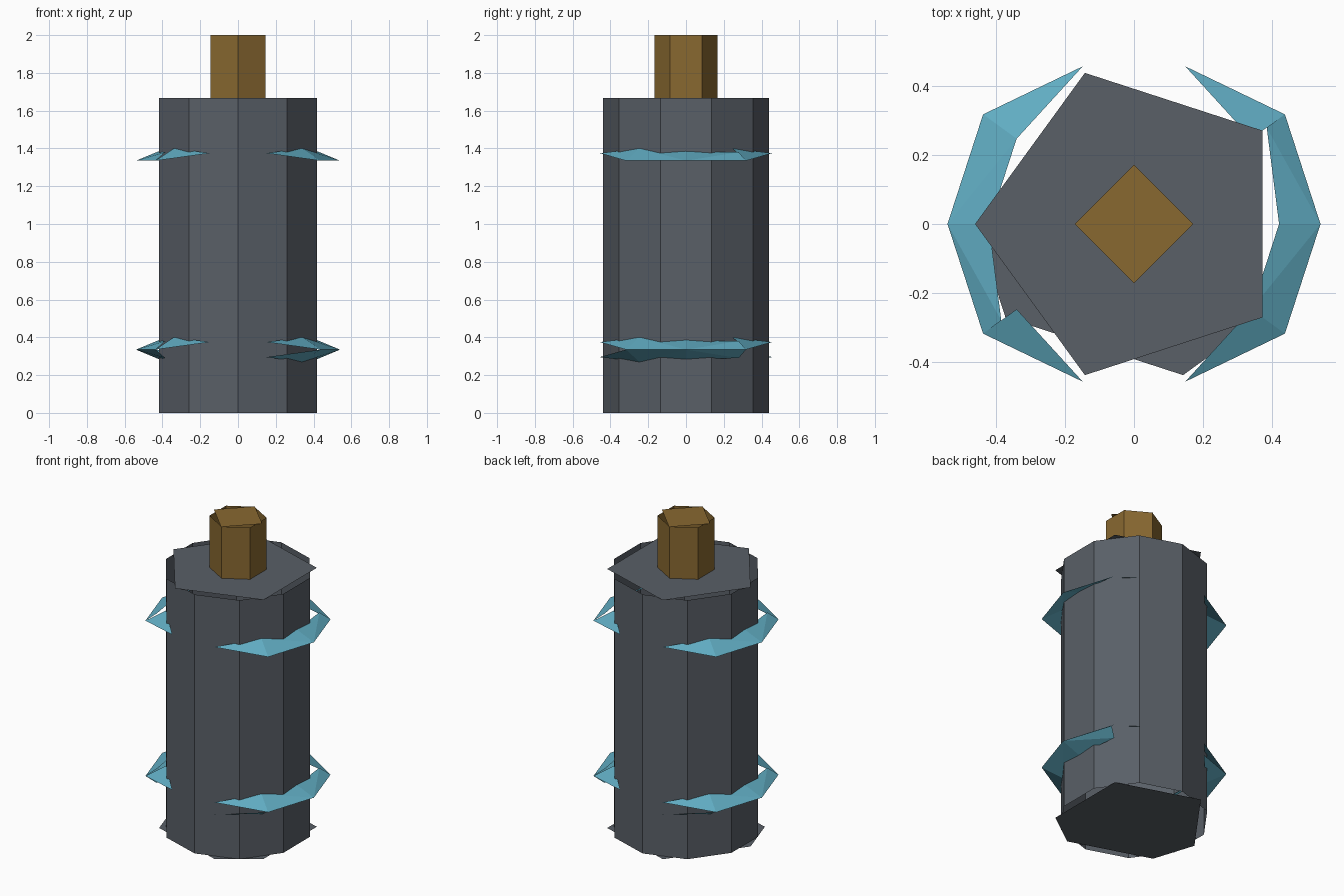
import bpy
from math import cos, sin, radians

if "Cube" in bpy.data.objects:
    bpy.data.objects.remove(bpy.data.objects["Cube"])


def material(name, rgb):
    m = bpy.data.materials.new(name)
    m.diffuse_color = (*rgb, 1)
    m.use_nodes = True
    m.node_tree.nodes["Principled BSDF"].inputs["Base Color"].default_value = m.diffuse_color
    return m


steel = material("steel", (0.10, 0.115, 0.135))
brass = material("brass", (0.25, 0.14, 0.03))
teal = material("teal", (0.12, 0.42, 0.55))


def pt(r, deg, z):
    return (r * cos(radians(deg)), r * sin(radians(deg)), z)


def make(name, verts, faces, mat):
    me = bpy.data.meshes.new(name)
    me.from_pydata(verts, [], faces)
    me.materials.append(mat)
    ob = bpy.data.objects.new(name, me)
    bpy.context.collection.objects.link(ob)


def tube(name, n, r, z0, z1, mat):
    # open prism wall with a corner facing the front
    v = [pt(r, -90 + 360 * i / n, z) for z in (z0, z1) for i in range(n)]
    make(name, v, [(i, (i + 1) % n, n + (i + 1) % n, n + i) for i in range(n)], mat)


def cap(name, r, angles, z, mat, down=False):
    v = [pt(r, a, z) for a in angles]
    order = range(len(v))
    make(name, v, [tuple(reversed(order)) if down else tuple(order)], mat)


# Canister wall and its slightly overhanging, coarse end plates
tube("body_wall", 10, 0.44, 0, 1.667, steel)
cap("body_top", 0.46, (-108, -36, 36, 108, 180), 1.667, steel)
cap("body_bottom", 0.46, (-72, -36, 36, 108, 180, 216), 0.0, steel, True)

# Knob with a diamond-shaped lid
tube("knob_wall", 6, 0.167, 1.667, 2.0, brass)
cap("knob_top", 0.172, (0, 90, 180, 270), 2.0, brass)


# Half bands: sloped collars on both sides, open at front and back
def band(name, z, s):
    verts, faces = [], []
    for turn in (0, 180):
        b = len(verts)
        verts += [pt(r, a + turn, z + s * h) for r, a, h in (
            (0.54, -36, 0), (0.54, 0, 0), (0.54, 36, 0),
            (0.42, -36, 0.065), (0.42, 0, 0.05), (0.42, 36, 0.065),
            (0.48, -72, 0.04), (0.48, 72, 0.04), (0.475, 36, 0.045))]
        fs = [(0, 1, 3), (1, 4, 3), (1, 2, 8), (1, 8, 4), (6, 0, 3)]
        if s > 0:
            fs.append((2, 7, 5))  # this tip is missing on the underside
        faces += [tuple(b + i for i in (f if s > 0 else f[::-1])) for f in fs]
    make(name, verts, faces, teal)


band("upper_band", 1.335, 1)
band("lower_band_top", 0.335, 1)
band("lower_band_underside", 0.335, -1)
